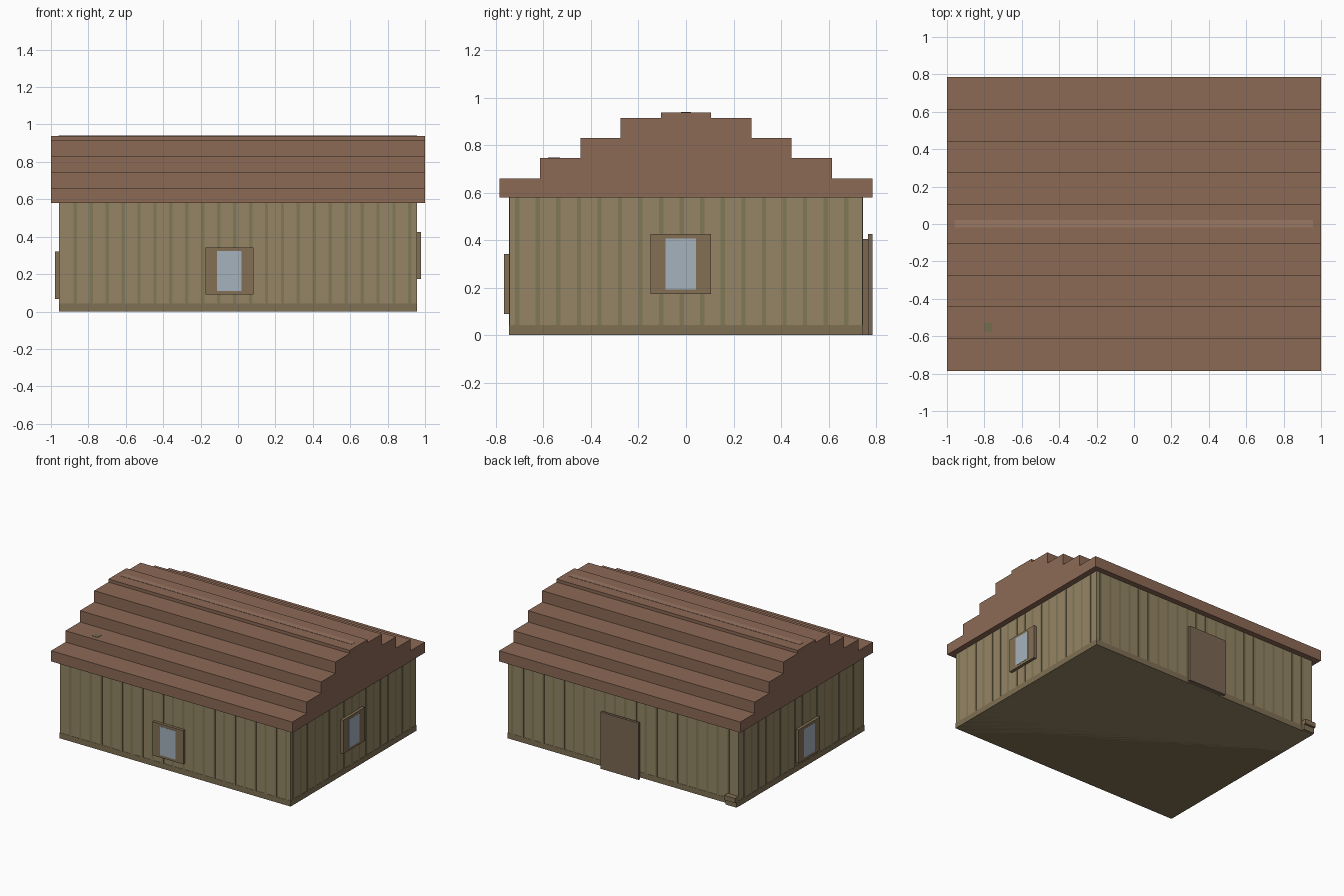
import bpy, bmesh

if "Cube" in bpy.data.objects:
    bpy.data.objects.remove(bpy.data.objects["Cube"])


def material(name, r, g, b):
    m = bpy.data.materials.new(name)
    m.diffuse_color = [(c / 255) ** 2.2 for c in (r, g, b)] + [1]
    m.use_nodes = True
    m.node_tree.nodes["Principled BSDF"].inputs["Base Color"].default_value = m.diffuse_color
    return m


WALL = material("wall_boards", 147, 132, 102)
BATTEN = material("batten_green", 127, 120, 87)
BASE = material("base_trim", 126, 111, 84)
ROOF = material("roof_brown", 139, 105, 86)
RIDGE = material("ridge_light", 152, 118, 99)
FRAME = material("frame_wood", 130, 111, 85)
GLASS = material("glass", 163, 177, 187)
DOOR = material("door_wood", 122, 103, 84)
MOSS = material("moss", 118, 108, 80)


def make(name, bm, mat):
    bmesh.ops.recalc_face_normals(bm, faces=bm.faces)
    mesh = bpy.data.meshes.new(name)
    bm.to_mesh(mesh)
    bm.free()
    mesh.materials.append(mat)
    ob = bpy.data.objects.new(name, mesh)
    bpy.context.collection.objects.link(ob)
    return ob


def add_box(bm, x, y, z):
    verts = bmesh.ops.create_cube(bm, size=1)["verts"]
    for v in verts:
        v.co = [(a + b) / 2 + c * (b - a) for (a, b), c in zip((x, y, z), v.co)]


def box(name, mat, x, y, z):
    bm = bmesh.new()
    add_box(bm, x, y, z)
    return make(name, bm, mat)


WX, WY, WZ = 0.956, 0.743, 0.58
E = 0.002  # thickness of flush surface trim

# Walls and base trim
box("walls", WALL, (-WX, WX), (-WY, WY), (0, WZ))
box("base_trim", BASE, (-WX - E, WX + E), (-WY - E, WY + E), (0, 0.042))

# Narrow vertical battens on all four walls
bm = bmesh.new()
for i in range(22):
    x = -0.87 + i * 0.0852
    for s in (-1, 1):
        add_box(bm, (x - 0.009, x + 0.009), sorted((s * WY, s * (WY + E))), (0.042, WZ))
for i in range(17):
    y = -0.71 + i * 0.0865
    for s in (-1, 1):
        add_box(bm, sorted((s * WX, s * (WX + E))), (y - 0.009, y + 0.009), (0.042, WZ))
make("wall_battens", bm, BATTEN)

# Stepped roof: half profile mirrored, then extruded along x
tiers = [(0.785, 0.58, 0.66), (0.615, 0.66, 0.745), (0.443, 0.745, 0.83),
         (0.275, 0.83, 0.915), (0.106, 0.915, 0.938)]
half = [p for y, z0, z1 in tiers for p in ((y, z0), (y, z1))]
profile = half + [(-y, z) for y, z in reversed(half)]
bm = bmesh.new()
face = bm.faces.new([bm.verts.new((-1, y, z)) for y, z in profile])
out = bmesh.ops.extrude_face_region(bm, geom=[face])
bmesh.ops.translate(bm, vec=(2, 0, 0),
                    verts=[v for v in out["geom"] if isinstance(v, bmesh.types.BMVert)])
make("stepped_roof", bm, ROOF)
box("ridge_strip", RIDGE, (-0.96, 0.956), (-0.02, 0.022), (0.936, 0.94))
box("moss_patch", MOSS, (-0.805, -0.757), (-0.58, -0.53), (0.743, 0.747))


# Windows: proud frame with flush glass; axis 0 faces x, axis 1 faces y
def window(side, axis, sign, along, z):
    wall = (WX, WY)[axis]
    for part, mat, w, h, d0, d1 in (("frame", FRAME, 0.128, 0.126, 0, 0.022),
                                    ("glass", GLASS, 0.065, 0.107, 0.02, 0.0235)):
        depth = sorted((sign * (wall + d0), sign * (wall + d1)))
        span = (along - w, along + w)
        x, y = (depth, span) if axis == 0 else (span, depth)
        box(f"{side}_window_{part}", mat, x, y, (z - h, z + h))


window("front", 1, -1, -0.046, 0.216)
window("right", 0, 1, -0.022, 0.299)
window("left", 0, -1, -0.065, 0.194)

# Back door: jamb with a slightly larger leaf in front
box("door_jamb", DOOR, (-0.135, 0.14), (WY, 0.765), (0, 0.405))
box("door_leaf", DOOR, (-0.156, 0.161), (0.765, 0.784), (0, 0.425))

# Small step at the back left corner
box("corner_step_base", BASE, (-0.955, -0.865), (WY, 0.768), (0, 0.04))
box("corner_step_top", FRAME, (-0.955, -0.865), (WY, 0.784), (0.04, 0.075))
